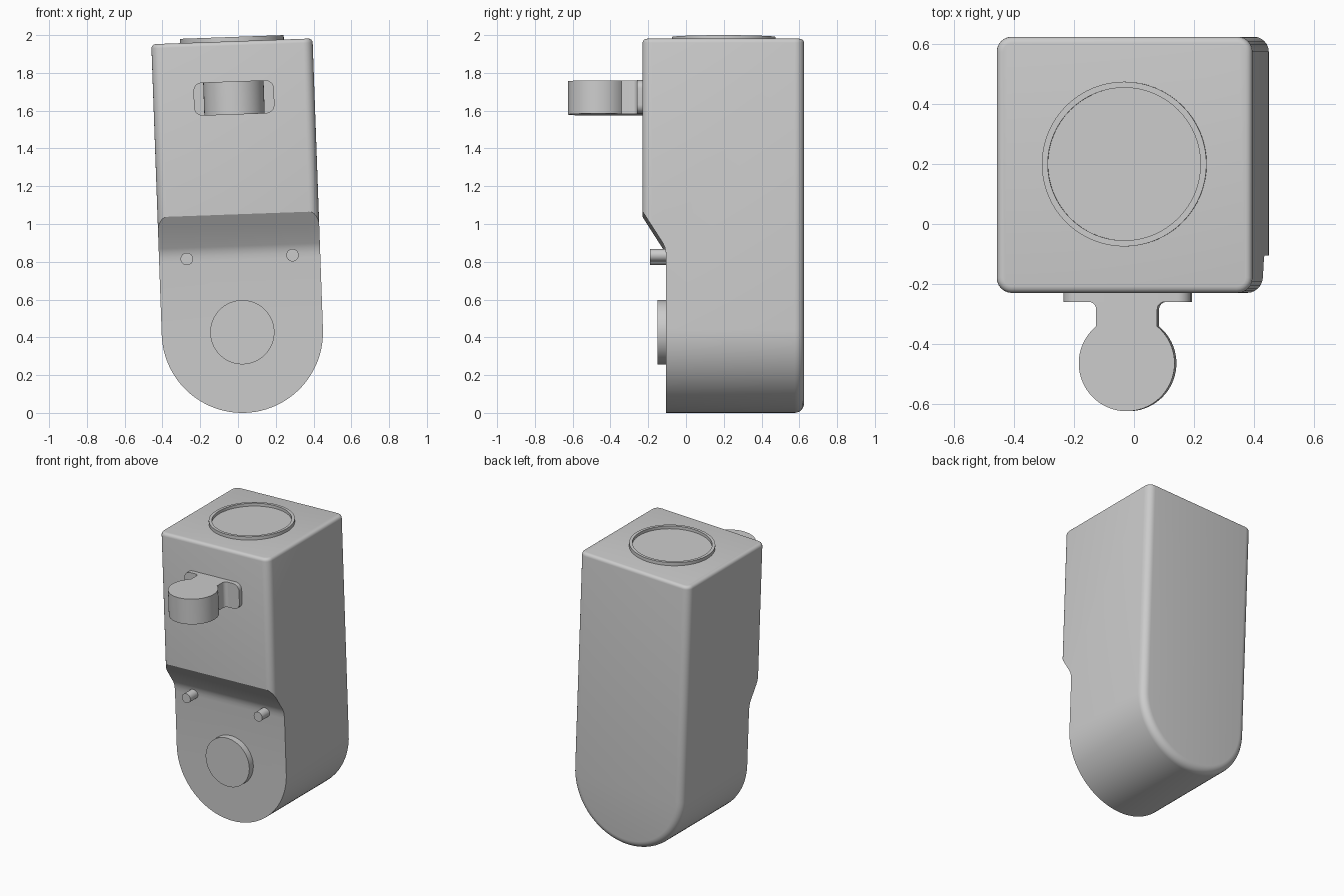
import bpy, bmesh
from math import sin, cos, pi, radians, asin
from mathutils import Matrix

cube = bpy.data.objects.get("Cube")
if cube:
    bpy.data.objects.remove(cube, do_unlink=True)

grey = bpy.data.materials.new("light grey")
grey.use_nodes = True
grey.diffuse_color = (0.6, 0.6, 0.6, 1)
grey.node_tree.nodes["Principled BSDF"].inputs["Base Color"].default_value = (0.6, 0.6, 0.6, 1)

# Everything is built upright around the centre of the round base, then leaned
R = 0.427
TOP = 1.541
LEAN = Matrix.Translation((0.023, 0, R)) @ Matrix.Rotation(radians(-2.05), 4, 'Y')


def arc(cx, cy, r, a0, a1, n):
    return [(cx + r * cos(a0 + (a1 - a0) * i / n), cy + r * sin(a0 + (a1 - a0) * i / n))
            for i in range(n + 1)]


def circle(cx, cy, r, n=64):
    return arc(cx, cy, r, 0, 2 * pi, n)[:-1]


def prism(outline, axis, w0, w1):
    """Extrude a 2D outline along an axis."""
    place = {'x': lambda u, v, w: (w, u, v),
             'y': lambda u, v, w: (u, w, v),
             'z': lambda u, v, w: (u, v, w)}[axis]
    bm = bmesh.new()
    lo = [bm.verts.new(place(u, v, w0)) for u, v in outline]
    hi = [bm.verts.new(place(u, v, w1)) for u, v in outline]
    bm.faces.new(lo)
    bm.faces.new(hi)
    for i in range(len(lo)):
        j = (i + 1) % len(lo)
        bm.faces.new((lo[i], lo[j], hi[j], hi[i]))
    bmesh.ops.recalc_face_normals(bm, faces=bm.faces)
    return bm


def make(name, bm):
    mesh = bpy.data.meshes.new(name)
    bm.to_mesh(mesh)
    bm.free()
    ob = bpy.data.objects.new(name, mesh)
    bpy.context.collection.objects.link(ob)
    mesh.materials.append(grey)
    ob.matrix_world = LEAN
    return ob


def activate(ob):
    bpy.ops.object.select_all(action='DESELECT')
    ob.select_set(True)
    bpy.context.view_layer.objects.active = ob


def smooth(ob):
    activate(ob)
    bpy.ops.object.shade_smooth_by_angle(angle=radians(30))


def top_face(bm):
    return max((f for f in bm.faces if f.normal.z > 0.99),
               key=lambda f: f.calc_center_median().z)


# Body: round-bottomed block with soft front and back rims
FRONT, BACK = -0.23, 0.625
bm = prism([(-R, TOP)] + arc(0, 0, R, pi, 2 * pi, 48) + [(R, TOP)], 'y', FRONT, BACK)
rims = [e for e in bm.edges
        if abs(e.verts[0].co.y - e.verts[1].co.y) < 1e-5
        and min(v.co.z for v in e.verts) < TOP - 0.01]
bmesh.ops.bevel(bm, geom=rims, offset=0.05, segments=6, profile=0.5,
                affect='EDGES', clamp_overlap=False)
bm.normal_update()
bmesh.ops.bevel(bm, geom=list(top_face(bm).edges), offset=0.022, segments=4,
                profile=0.5, affect='EDGES', clamp_overlap=False)
body = make("body", bm)

# Step cut out of the lower front, with a sloped upper face
STEP = -0.105
step = [(-0.5, -0.6), (STEP, -0.6), (STEP, 0.385), (-0.107, 0.41), (-0.112, 0.435),
        (-0.122, 0.457), (FRONT, 0.625), (-0.5, 1.047)]
cutter = make("step_cutter", prism(step, 'x', -0.7, 0.7))
cutter.hide_render = True
cut = body.modifiers.new("step", 'BOOLEAN')
cut.operation = 'DIFFERENCE'
cut.solver = 'EXACT'
cut.object = cutter
activate(body)
bpy.ops.object.modifier_apply(modifier=cut.name)
bpy.data.objects.remove(cutter, do_unlink=True)
smooth(body)

# Raised ring on the top with a sunken disc
bm = prism(circle(0, 0.2, 0.275), 'z', TOP - 0.02, TOP + 0.023)
face = top_face(bm)
bmesh.ops.inset_region(bm, faces=[face], thickness=0.02)
floor = bmesh.ops.extrude_face_region(bm, geom=[face])['geom']
bmesh.ops.translate(bm, vec=(0, 0, -0.02),
                    verts=[g for g in floor if isinstance(g, bmesh.types.BMVert)])
if face.is_valid:
    bm.faces.remove(face)
smooth(make("top_ring", bm))

# Front button and two pegs
smooth(make("front_button", prism(circle(0, 0, 0.17), 'y', -0.15, -0.09)))
for side, x in (("right", -0.28), ("left", 0.28)):
    smooth(make(side + "_peg", prism(circle(x, 0.398, 0.033, 24), 'y', -0.19, -0.09)))

# Bracket plate with rounded corners
MID, HALF = 1.241, 0.088
W, C = 0.213, 0.045
plate = []
for k, (sx, sz) in enumerate(((1, 1), (-1, 1), (-1, -1), (1, -1))):
    plate += arc(sx * (W - C), MID + sz * (HALF - C), C, k * pi / 2, (k + 1) * pi / 2, 8)
smooth(make("bracket_plate", prism(plate, 'y', -0.26, -0.22)))

# Round knob on a flared neck
NECK, KNOB, KY, F = 0.102, 0.16, -0.465, 0.025
a = pi / 2 - asin(NECK / KNOB)
flare = arc(NECK + F, -0.26 - F, F, pi / 2, pi, 6)
outline = [(NECK + F, -0.25)] + flare + arc(0, KY, KNOB, a, -pi - a, 56)
outline += [(-x, y) for x, y in reversed(flare)] + [(-NECK - F, -0.25)]
smooth(make("bracket_knob", prism(outline, 'z', MID - HALF, MID + HALF)))
